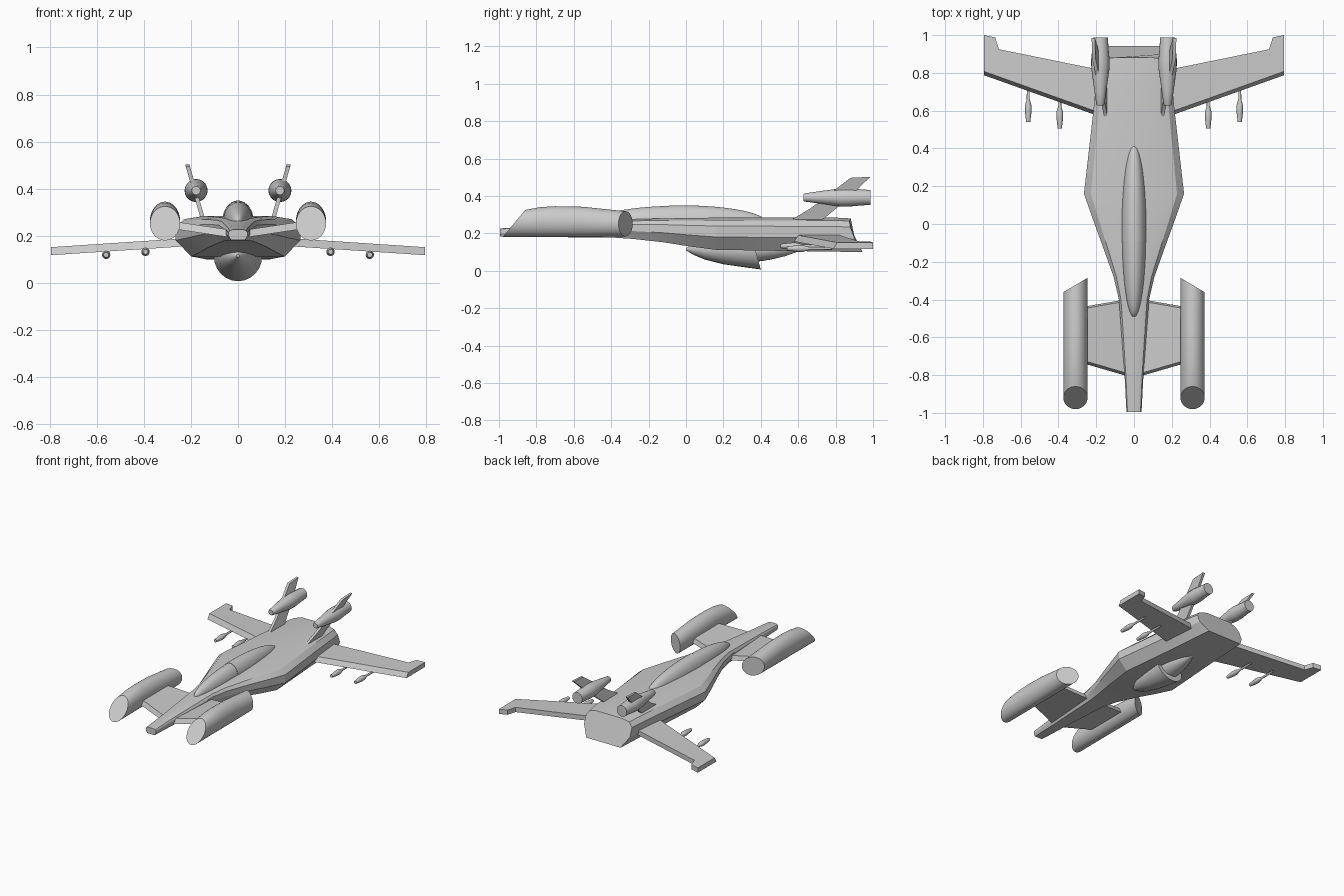
import bpy, bmesh, math

if "Cube" in bpy.data.objects:
    bpy.data.objects.remove(bpy.data.objects["Cube"])

TAU = 2 * math.pi


def loft(name, rings, mirror=False, angle=35):
    """Skin a list of equal-length point rings, cap both ends."""
    bm = bmesh.new()
    vs = [[bm.verts.new(p) for p in r] for r in rings]
    n = len(rings[0])
    for a, b in zip(vs, vs[1:]):
        for i in range(n):
            j = (i + 1) % n
            bm.faces.new((a[i], a[j], b[j], b[i]))
    bm.faces.new(vs[0])
    bm.faces.new(vs[-1])
    bmesh.ops.recalc_face_normals(bm, faces=bm.faces)
    me = bpy.data.meshes.new(name)
    bm.to_mesh(me)
    bm.free()
    ob = bpy.data.objects.new(name, me)
    bpy.context.collection.objects.link(ob)
    bpy.ops.object.select_all(action='DESELECT')
    ob.select_set(True)
    bpy.context.view_layer.objects.active = ob
    bpy.ops.object.shade_smooth_by_angle(angle=math.radians(angle))
    if mirror:
        ob.modifiers.new("Mirror", 'MIRROR').use_mirror_merge = False
    return ob


def oval(x, y, z, rx, rz, n=24, sy=0, sx=0):
    """Oval ring across y; sy tilts it with height, sx with width."""
    out = []
    for i in range(n):
        c, s = math.cos(TAU * i / n), math.sin(TAU * i / n)
        out.append((x + rx * c, y + sy * s + sx * c, z + rz * s))
    return out


def turned(name, x, z, profile, n):
    """Mirrored pair of round bodies along y from (y, radius) pairs."""
    return loft(name, [oval(x, y, z, r, r, n) for y, r in profile], True)


# Fuselage: ten-sided sections (y, half width, bottom, top)
SHAPE = [(.55, 1), (.86, .92), (1, .74), (1, .4), (.75, 0)]
SHAPE += [(-x, z) for x, z in reversed(SHAPE)]


def hull(y, w, zb, zt, lean=0, bow=0):
    return [(w * x, y + lean * (1 - z) - bow * x * x, zb + (zt - zb) * z) for x, z in SHAPE]


hulls = [hull(*s) for s in (
    (-.995, .04, .182, .226), (-.8, .05, .18, .24), (-.4, .08, .178, .268),
    (-.28, .108, .17, .275), (-.12, .165, .152, .28), (.02, .216, .13, .282),
    (.16, .265, .112, .284), (.6, .215, .105, .284), (.8, .196, .102, .284))]
hulls.append(hull(.89, .183, .1, .28, .07, .03))
loft("fuselage", hulls, angle=20)

# Canopy: slimmer windscreen in front, fairing behind a small step
def canopy(name, y0, y1, k):
    rings = []
    for i in range(13):
        t0, t1 = [math.acos(max(-1, min(1, -(y + .032) / .46))) for y in (y0, y1)]
        t = t0 + (t1 - t0) * i / 12
        s = max(math.sin(t), .01)
        rings.append(oval(0, -.032 - .46 * math.cos(t), .26, .067 * k * s, .09 * k * s, 32))
    loft(name, rings)


canopy("canopy_front", -.491, -.09, .97)
canopy("canopy_rear", -.09, .427, 1)

# Front engine pods with slanted ends
pod = [oval(.31, -.92, .2525, .064, .0725, 32, sy=.06)]
for y, zb, zt, k in ((-.8, .18, .34, .02), (-.7, .18, .345, 0), (-.55, .18, .342, 0)):
    pod.append(oval(.31, y, (zb + zt) / 2, .064, (zt - zb) / 2, 32, sy=k))
pod.append(oval(.31, -.323, .251, .064, .067, 32, sx=-.038))
loft("engine_pod", pod, True)


# Flat surfaces: outline of (x, y, upper-side setback), height line and thickness
def panel(name, outline, z0, slope, th):
    low = [(x, y, z0 + slope * x) for x, y, s in outline]
    top = [(x, y + s, z0 + slope * x + th) for x, y, s in outline]
    loft(name, [low, top], True)


panel("canard", [(.02, -.81, .015), (.26, -.74, .015), (.26, -.437, -.01), (.02, -.395, -.01)],
      .188, .15, .032)
panel("wing", [(.1, .54, .02), (.795, .788, .02), (.795, 1, 0), (.735, .988, 0),
               (.715, .925, 0), (.1, .8, 0)], .17, -.066, .034)

# Canted tail fins
def fin_side(dx):
    return [(.145 + .285 * (z - .26) + dx, y, z) for y, z in
            ((.55, .265), (.66, .33), (.88, .497), (.985, .502), (.86, .38), (.72, .265))]


loft("tail_fin", [fin_side(-.008), fin_side(.01)], True)

# Rear nacelles on the fins
turned("tail_nacelle", .178, .392,
       ((.628, .018), (.635, .022), (.7, .031), (.82, .048), (.87, .049), (.93, .043), (.987, .04)), 20)

# Under-wing stores with thin mounting rods
for i, (x, y, z) in enumerate(((.393, .505, .132), (.56, .54, .119))):
    turned(f"store_{i + 1}", x, z,
           ((y, .011), (y + .06, .018), (y + .085, .018), (y + .12, .008), (y + .24, .007)), 12)

# Belly scoop, open edge raked, with tail fairing behind
scoop = [oval(0, y, .115, w, h, 24, sy=k) for y, w, h, k in (
    (.0, .006, .006, 0), (.04, .035, .03, 0), (.1, .062, .055, 0),
    (.2, .084, .08, 0), (.3, .096, .096, -.01), (.37, .103, .108, -.03))]
loft("belly_scoop", scoop, angle=40)
fairing = [oval(0, y, .115, w, h) for y, w, h in (
    (.25, .075, .07), (.37, .075, .068), (.45, .066, .056), (.53, .045, .037), (.61, .01, .008))]
loft("belly_fairing", fairing)
